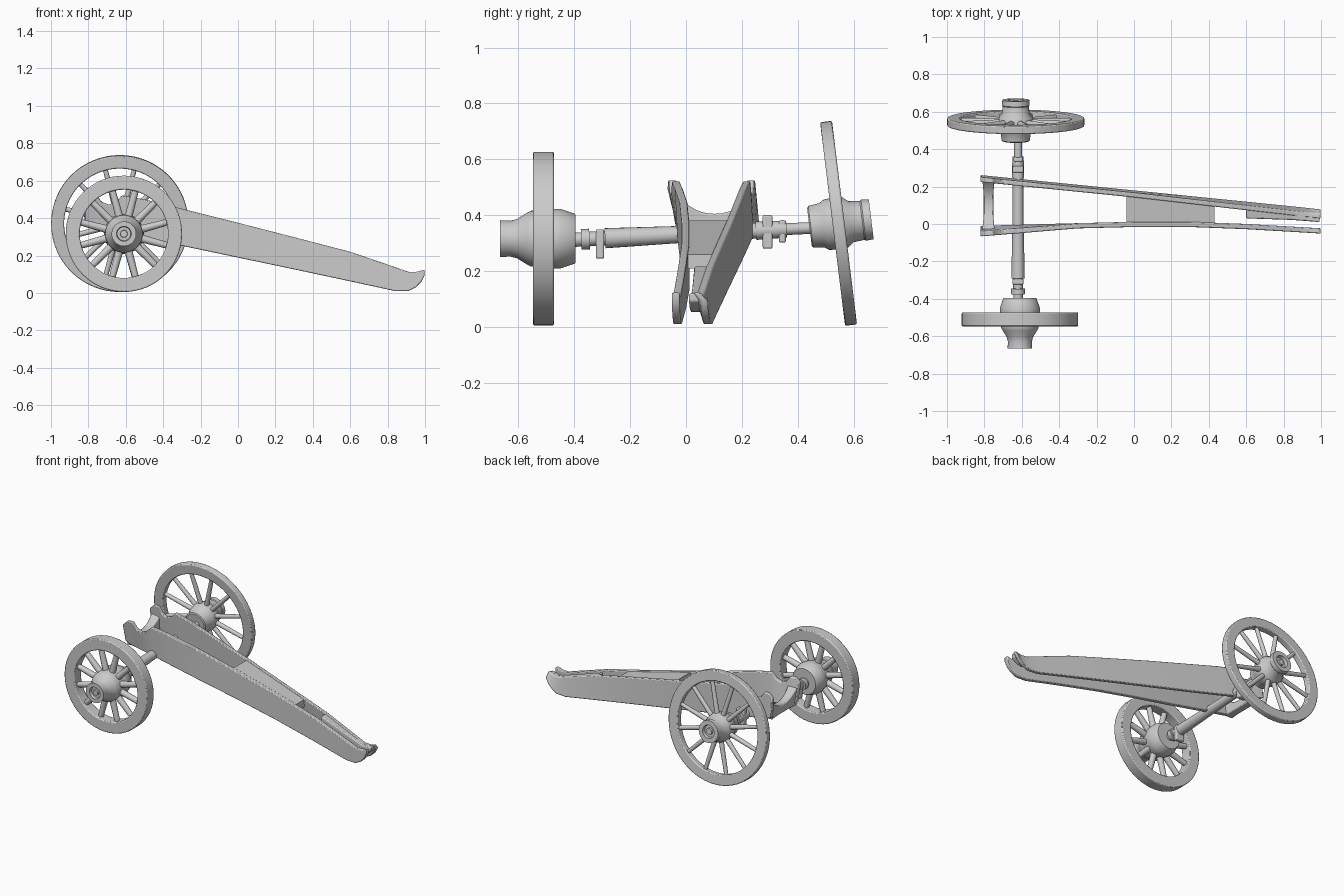
import bpy, bmesh, math
from mathutils import Matrix, Vector

if "Cube" in bpy.data.objects:
    bpy.data.objects.remove(bpy.data.objects["Cube"])


def finish(name, bm, matrix=None, bevel=0.0, angle=35):
    bmesh.ops.recalc_face_normals(bm, faces=bm.faces)
    me = bpy.data.meshes.new(name)
    bm.to_mesh(me)
    bm.free()
    ob = bpy.data.objects.new(name, me)
    bpy.context.collection.objects.link(ob)
    if matrix:
        ob.matrix_world = matrix
    if bevel:
        m = ob.modifiers.new("bevel", 'BEVEL')
        m.width, m.segments, m.limit_method = bevel, 2, 'ANGLE'
        m.angle_limit = math.radians(40)
    bpy.ops.object.select_all(action='DESELECT')
    ob.select_set(True)
    bpy.context.view_layer.objects.active = ob
    bpy.ops.object.shade_smooth_by_angle(angle=math.radians(angle))
    return ob


def loft(name, rings, bevel=0.0):
    """Skin equal-sized rings of points and cap both ends."""
    bm = bmesh.new()
    rows = [[bm.verts.new(p) for p in r] for r in rings]
    n = len(rows[0])
    for a, b in zip(rows, rows[1:]):
        for i in range(n):
            bm.faces.new((a[i], a[(i + 1) % n], b[(i + 1) % n], b[i]))
    bm.faces.new(rows[0])
    bm.faces.new(rows[-1])
    return finish(name, bm, bevel=bevel)


def lathe(name, profile, matrix, segs=48, bevel=0.0):
    """Revolve a closed (radius, y) profile about the y axis."""
    bm = bmesh.new()
    rows = []
    for k in range(segs):
        t = 2 * math.pi * k / segs
        rows.append([bm.verts.new((r * math.cos(t), y, r * math.sin(t))) for r, y in profile])
    n = len(profile)
    for k in range(segs):
        a, b = rows[k], rows[(k + 1) % segs]
        for i in range(n):
            bm.faces.new((a[i], a[(i + 1) % n], b[(i + 1) % n], b[i]))
    bmesh.ops.remove_doubles(bm, verts=bm.verts, dist=1e-5)
    return finish(name, bm, matrix, bevel)


def rod(bm, p, q, r1, r2, segs=12):
    p, q = Vector(p), Vector(q)
    d = q - p
    mat = Matrix.Translation((p + q) / 2) @ d.to_track_quat('Z', 'Y').to_matrix().to_4x4()
    bmesh.ops.create_cone(bm, cap_ends=True, segments=segs, radius1=r1, radius2=r2,
                          depth=d.length, matrix=mat)


def box(name, c, s, bevel=0.006):
    bm = bmesh.new()
    bmesh.ops.create_cube(bm, size=1, matrix=Matrix.Translation(c) @ Matrix.Diagonal((*s, 1)))
    return finish(name, bm, bevel=bevel)


def wheel(name, matrix, r_out, r_in, width, hub, spoke_r, count=12, dy=0.0):
    h = width / 2
    lathe(name + "_rim", [(r_in, dy - h), (r_out, dy - h), (r_out, dy + h), (r_in, dy + h)],
          matrix, 64, 0.006)
    bm = bmesh.new()
    for k in range(count):
        t = 2 * math.pi * (k + 0.5) / count
        u = Vector((math.cos(t), 0, math.sin(t)))
        c = Vector((0, dy, 0))
        rod(bm, c + u * 0.06, c + u * (r_in + 0.015), spoke_r * 1.15, spoke_r * 0.9)
    finish(name + "_spokes", bm, matrix)
    # hub with a recessed outer end and an axle tip in the middle
    end_r, end_y = hub[-1]
    lathe(name + "_hub", [(0, hub[0][1])] + hub +
          [(end_r * 0.6, end_y), (end_r * 0.55, end_y - 0.02), (end_r * 0.3, end_y - 0.02),
           (end_r * 0.28, end_y - 0.006), (0, end_y - 0.006)], matrix)


# wheels: small upright one in front, large tilted one behind
wheel("small_wheel", Matrix.Translation((-0.61, -0.51, 0.316)) @ Matrix.Rotation(math.pi, 4, 'Z'),
      0.311, 0.236, 0.075,
      [(0.086, -0.115), (0.09, -0.11), (0.107, -0.06), (0.107, -0.04), (0.1, 0.0), (0.1, 0.045),
       (0.092, 0.06), (0.07, 0.095), (0.064, 0.12), (0.066, 0.155)], 0.019)
wheel("large_wheel", Matrix.Translation((-0.632, 0.546, 0.371)) @ Matrix.Rotation(math.radians(7), 4, 'X'),
      0.367, 0.298, 0.043,
      [(0.068, -0.105), (0.075, -0.1), (0.08, -0.06), (0.09, -0.045), (0.095, 0.0), (0.09, 0.025),
       (0.074, 0.045), (0.07, 0.085), (0.074, 0.09), (0.072, 0.118)], 0.014)


# axle, sloping up toward the large wheel
def axle_pt(y):
    return (-0.62, y, 0.332 + 0.05 * y)


bm = bmesh.new()
for y0, y1, r0, r1 in [(-0.42, -0.27, 0.025, 0.027), (-0.29, 0.0, 0.036, 0.03),
                       (0.0, 0.27, 0.03, 0.028), (0.25, 0.36, 0.033, 0.03),
                       (0.35, 0.46, 0.021, 0.021), (-0.375, -0.345, 0.037, 0.037)]:
    rod(bm, axle_pt(y0), axle_pt(y1), r0, r1, 20)
finish("axle", bm)
box("axle_band_small_side", (-0.62, -0.308, 0.297), (0.06, 0.03, 0.105))
box("axle_band_large_side", (-0.62, 0.292, 0.34), (0.06, 0.035, 0.12))
box("axle_collar_large_side", (-0.62, 0.345, 0.342), (0.05, 0.025, 0.08))

# cheek outline: x, top z, bottom z, with a shallow rest near the front
outline = [(-0.82, 0.495, 0.375), (-0.79, 0.525, 0.362), (-0.755, 0.525, 0.352), (-0.73, 0.488, 0.346),
           (-0.69, 0.472, 0.338), (-0.65, 0.488, 0.33), (-0.62, 0.522, 0.323), (-0.5, 0.50, 0.296),
           (-0.3, 0.45, 0.252), (0, 0.375, 0.189), (0.3, 0.298, 0.126), (0.6, 0.22, 0.062),
           (0.84, 0.138, 0.01), (0.91, 0.113, 0.01), (0.95, 0.112, 0.03), (0.98, 0.12, 0.058),
           (0.998, 0.124, 0.095)]


def top_z(x):
    for (a, za, _), (b, zb, _) in zip(outline, outline[1:]):
        if a <= x <= b:
            return za + (zb - za) * (x - a) / (b - a)


def near_y(x):      # inner face of the near cheek
    return 0.012 - 0.035 * max(0, x - 0.4) / 0.6 - 0.02 * max(0, -x) / 0.8


def far_y(x):       # outer face of the far cheek
    return 0.18 - 0.1 * x


near, far = [], []
for x, zt, zb in outline:
    ny, fy = near_y(x), far_y(x)
    flare = -0.04 * max(0, -x - 0.3)
    near.append([(x, ny - 0.028 + flare * 1.5, zt), (x, ny + flare * 1.5, zt),
                 (x, ny, zb), (x, ny - 0.028, zb)])
    lean = 0.012 + 0.015 * max(0, x)
    far.append([(x, fy - lean - 0.026, zt), (x, fy - lean, zt), (x, fy, zb), (x, fy - 0.026, zb)])
loft("near_cheek", near, 0.005)
loft("far_cheek", far, 0.005)

# bed plate between the cheeks
loft("bed_plate", [[(x, near_y(x) - 0.01, top_z(x) - 0.004), (x, far_y(x) - 0.025, top_z(x) - 0.004),
                    (x, far_y(x) - 0.015, top_z(x) - 0.055), (x, near_y(x) - 0.01, top_z(x) - 0.055)]
                   for x in (-0.04, 0.2, 0.43)])

# tail rail along the inside of the far cheek
loft("tail_rail", [[(x, y, top_z(x) - 0.002), (x, far_y(x) - 0.03, top_z(x) - 0.002),
                    (x, far_y(x) - 0.02, top_z(x) - d), (x, y, top_z(x) - d)]
                   for x, y, d in ((0.6, 0.03, 0.06), (0.84, 0.022, 0.06), (0.92, 0.016, 0.06),
                                   (0.96, 0.013, 0.05), (0.992, 0.01, 0.03))], 0.006)

# front crosspiece with a hollowed top
cross = []
for k in range(13):
    t = k / 12
    y = -0.03 + 0.265 * t
    z = 0.405 + 0.065 * abs(2 * t - 1) ** 2.2
    w = 0.026 + 0.008 * abs(2 * t - 1) ** 3
    cross.append([(-0.778 - w, y, z), (-0.778 + w, y, z), (-0.778 + w, y, 0.35), (-0.778 - w, y, 0.35)])
loft("front_crosspiece", cross, 0.006)
